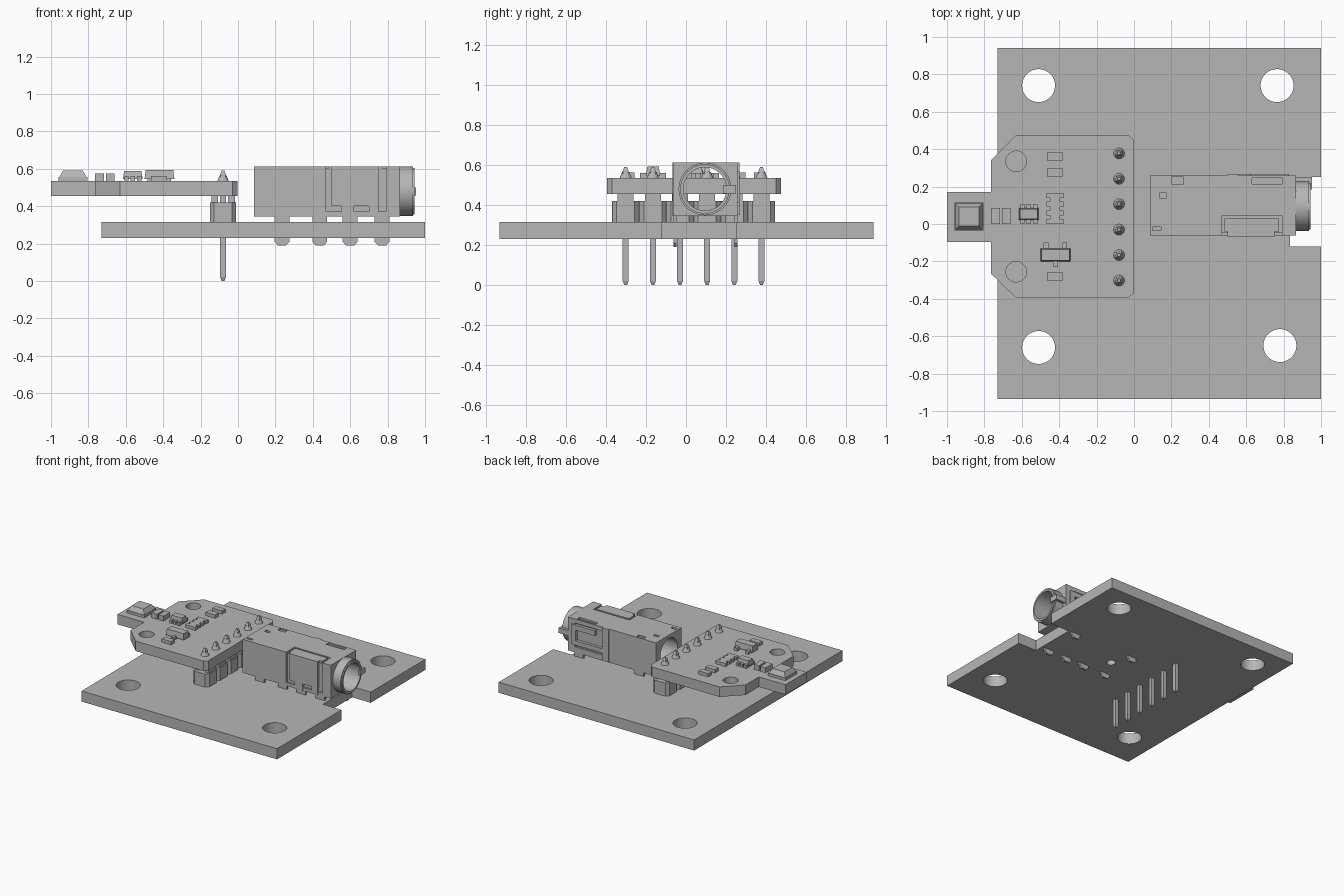
import bpy, bmesh, math
from mathutils import Matrix, Vector

old = bpy.data.objects.get("Cube")
if old:
    bpy.data.objects.remove(old, do_unlink=True)

grey = bpy.data.materials.new("plain grey")
grey.use_nodes = True
COLOUR = (0.47, 0.47, 0.47, 1)
grey.diffuse_color = COLOUR
grey.node_tree.nodes["Principled BSDF"].inputs["Base Color"].default_value = COLOUR


def finish(name, bm):
    bmesh.ops.recalc_face_normals(bm, faces=bm.faces)
    mesh = bpy.data.meshes.new(name)
    bm.to_mesh(mesh)
    bm.free()
    mesh.materials.append(grey)
    ob = bpy.data.objects.new(name, mesh)
    bpy.context.collection.objects.link(ob)
    return ob


def add_box(bm, x, y, z, taper=0):
    """Box from three ranges; taper pulls in the top edges."""
    vs = bmesh.ops.create_cube(bm, size=1)["verts"]
    for v in vs:
        top = v.co.z > 0
        v.co = Vector(((x[0] + x[1]) / 2 + v.co.x * (x[1] - x[0] - 2 * taper * top),
                       (y[0] + y[1]) / 2 + v.co.y * (y[1] - y[0] - 2 * taper * top),
                       z[1] if top else z[0]))


def boxes(name, items):
    bm = bmesh.new()
    for it in items:
        add_box(bm, *it)
    return finish(name, bm)


def add_prism(bm, pts, z0, z1):
    face = bm.faces.new([bm.verts.new((px, py, z0)) for px, py in pts])
    new = bmesh.ops.extrude_face_region(bm, geom=[face])["geom"]
    for v in new:
        if isinstance(v, bmesh.types.BMVert):
            v.co.z = z1


def cylinder(name, r, centre, depth, axis="Z"):
    bm = bmesh.new()
    m = Matrix.Translation(centre)
    if axis == "X":
        m = m @ Matrix.Rotation(math.pi / 2, 4, "Y")
    bmesh.ops.create_cone(bm, cap_ends=True, segments=48, radius1=r, radius2=r, depth=depth, matrix=m)
    return finish(name, bm)


def cut(ob, cutter):
    mod = ob.modifiers.new("cut", "BOOLEAN")
    mod.operation, mod.solver, mod.object = "DIFFERENCE", "EXACT", cutter
    bpy.ops.object.select_all(action="DESELECT")
    bpy.context.view_layer.objects.active = ob
    ob.select_set(True)
    bpy.ops.object.modifier_apply(modifier=mod.name)
    bpy.data.objects.remove(cutter, do_unlink=True)


def smooth(ob):
    bpy.ops.object.select_all(action="DESELECT")
    bpy.context.view_layer.objects.active = ob
    ob.select_set(True)
    bpy.ops.object.shade_smooth_by_angle(angle=math.radians(30))


# Base plate with a notch in front of the socket and four mounting holes
B0, B1 = 0.23, 0.315
bm = bmesh.new()
add_prism(bm, [(-0.73, -0.935), (1, -0.935), (1, -0.12), (0.835, -0.12), (0.835, 0.25),
               (1, 0.25), (1, 0.94), (-0.73, 0.94)], B0, B1)
base = finish("base_plate", bm)
for hx, hy, r in [(-0.51, 0.74, 0.088), (0.765, 0.74, 0.088), (-0.51, -0.66, 0.088),
                  (0.78, -0.65, 0.088), (0.3, 0.095, 0.033)]:
    cut(base, cylinder("hole_cutter", r, (hx, hy, 0.27), 0.3))
smooth(base)

# Raised sensor board with a tongue, cut corners and two holes
S0, S1 = 0.455, 0.535
bm = bmesh.new()
add_prism(bm, [(-0.03, -0.395), (-0.003, -0.37), (-0.003, 0.45), (-0.03, 0.475), (-0.63, 0.475),
               (-0.765, 0.34), (-0.765, 0.17), (-1, 0.17), (-1, -0.095), (-0.765, -0.095),
               (-0.765, -0.265), (-0.63, -0.395)], S0, S1)
board = finish("sensor_board", bm)
for hy in (0.335, -0.255):
    cut(board, cylinder("hole_cutter", 0.055, (-0.63, hy, 0.5), 0.3))
smooth(board)

# Pin header: chamfered housings, spacer feet and pointed pins
PX = -0.08
pin_ys = [-0.302 + 0.136 * i for i in range(6)]
bm = bmesh.new()
for y in pin_ys:
    a, b, c = 0.07, 0.067, 0.022
    add_prism(bm, [(PX + sx, y + sy) for sx, sy in
                   [(-a, c - b), (c - a, -b), (a - c, -b), (a, c - b),
                    (a, b - c), (a - c, b), (c - a, b), (-a, b - c)]], B1, 0.42)
    add_box(bm, (PX - 0.045, PX + 0.045), (y - 0.068, y + 0.068), (B1, 0.419))
    for side in (-0.045, 0.045):
        add_box(bm, (PX + side - 0.018, PX + side + 0.018), (y - 0.04, y + 0.04), (0.419, S0))
finish("header_housing", bm)

bm = bmesh.new()
for y in pin_ys:
    h = 0.015
    add_box(bm, (PX - h, PX + h), (y - h, y + h), (0.02, 0.57))
    add_box(bm, (PX - h, PX + h), (y - h, y + h), (0.57, 0.59), 0.008)
    add_box(bm, (PX - h, PX + h), (y - h, y + h), (0.02, 0.0), 0.008)
    # Solder collar on the board
    bmesh.ops.create_cone(bm, cap_ends=True, segments=12, radius1=0.03, radius2=0.018, depth=0.03,
                          matrix=Matrix.Translation((PX, y, S1 + 0.015)))
finish("header_pins", bm)

# Small parts on the sensor board
boxes("sensor_package", [((-0.96, -0.805), (-0.035, 0.115), (S1, 0.555)),
                         ((-0.955, -0.81), (-0.03, 0.11), (0.555, 0.59), 0.02)])
boxes("chip_capacitors", [((-0.765, -0.717), (0, 0.085), (S1, 0.575)),
                          ((-0.705, -0.66), (0, 0.085), (S1, 0.575))] +
      [((-0.465, -0.38), (y, y + 0.043), (S1, 0.562)) for y in (0.34, 0.255, -0.302)])
boxes("six_lead_chip", [((-0.615, -0.51), (0.022, 0.085), (0.545, 0.587), 0.006)] +
      [((x - 0.011, x + 0.011), (0, 0.107), (S1, 0.56)) for x in (-0.597, -0.5625, -0.528)])
boxes("resistor_array", [((-0.45, -0.395), (0, 0.165), (S1, 0.56))] +
      [((-0.467, -0.378), (y, y + 0.027), (S1, 0.56)) for y in (0, 0.046, 0.092, 0.138)])
boxes("three_lead_regulator", [((-0.5, -0.34), (-0.2, -0.13), (0.545, 0.592), 0.006)] +
      [((x - 0.013, x + 0.013), y, (S1, 0.56)) for x, y in
       [(-0.47, (-0.15, -0.1)), (-0.37, (-0.15, -0.1)), (-0.42, (-0.23, -0.18))]])

# Socket body with a bore from front to rear and shallow recesses
JY, JZ = 0.095, 0.48
J0, J1 = 0.345, 0.613
body = boxes("socket_body", [((0.085, 0.865), (-0.062, 0.258), (J0, J1))])
cut(body, cylinder("bore_cutter", 0.108, (0.5, JY, JZ), 1.2, "X"))
recesses = [((0.135, 0.175), (0.14, 0.165), (0.6, 0.7)),
            ((0.1, 0.145), (-0.035, -0.015), (0.6, 0.7)),
            ((0.2, 0.265), (0.215, 0.25), (0.6, 0.7)),
            ((0.63, 0.79), (0.215, 0.245), (0.6, 0.7)),
            ((0.47, 0.79), (-0.1, 0.045), (0.6, 0.7)),
            ((0.47, 0.79), (-0.1, -0.048), (0.37, 0.7)),
            ((0.5, 0.8), (0.245, 0.3), (0.39, 0.58))]
for r in recesses:
    cut(body, boxes("recess_cutter", [r]))
smooth(body)

# Round mouth of the socket
barrel = cylinder("socket_barrel", 0.132, (0.9, JY, JZ), 0.085, "X")
bm = bmesh.new()
bm.from_mesh(barrel.data)
rim = [e for e in bm.edges if all(v.co.x > 0.94 for v in e.verts)]
bmesh.ops.bevel(bm, geom=rim, offset=0.008, segments=2, affect="EDGES")
bm.to_mesh(barrel.data)
bm.free()
cut(barrel, cylinder("bore_cutter", 0.108, (0.9, JY, JZ), 0.3, "X"))
smooth(barrel)

# Spring contacts set in the recesses
boxes("front_contact", [((0.485, 0.775), (-0.04, 0.03), (0.595, J1)),
                        ((0.5, 0.75), (-0.068, -0.04), (0.4, J1)),
                        ((0.55, 0.62), (-0.068, -0.05), (J0, 0.41)),
                        ((0.7, 0.75), (-0.068, -0.05), (J0, 0.41))])
boxes("rear_contact", [((0.5, 0.555), (0.24, 0.268), (0.35, J1)),
                       ((0.62, 0.83), (0.24, 0.268), (0.53, 0.57)),
                       ((0.55, 0.83), (0.24, 0.268), (0.41, 0.445)),
                       ((0.79, 0.83), (0.24, 0.268), (0.41, 0.57)),
                       ((0.83, 0.952), (0.228, 0.25), (0.458, 0.5)),
                       ((0.938, 0.952), (0.185, 0.25), (0.458, 0.5))])

# Solder legs passing through the base, with narrowed ends
legs = [(x, -0.062) for x in (0.235, 0.437, 0.6, 0.77)] + [(0.235, 0.243), (0.77, 0.243)]
bm = bmesh.new()
for x, y in legs:
    add_prism(bm, [(x + px, pz) for px, pz in
                   [(-0.04, 0.36), (-0.04, 0.21), (-0.022, 0.19),
                    (0.022, 0.19), (0.04, 0.21), (0.04, 0.36)]], 0, 0.015)
    bm.verts.ensure_lookup_table()
    for v in bm.verts[-12:]:
        v.co = Vector((v.co.x, y + v.co.z, v.co.y))
finish("solder_legs", bm)
